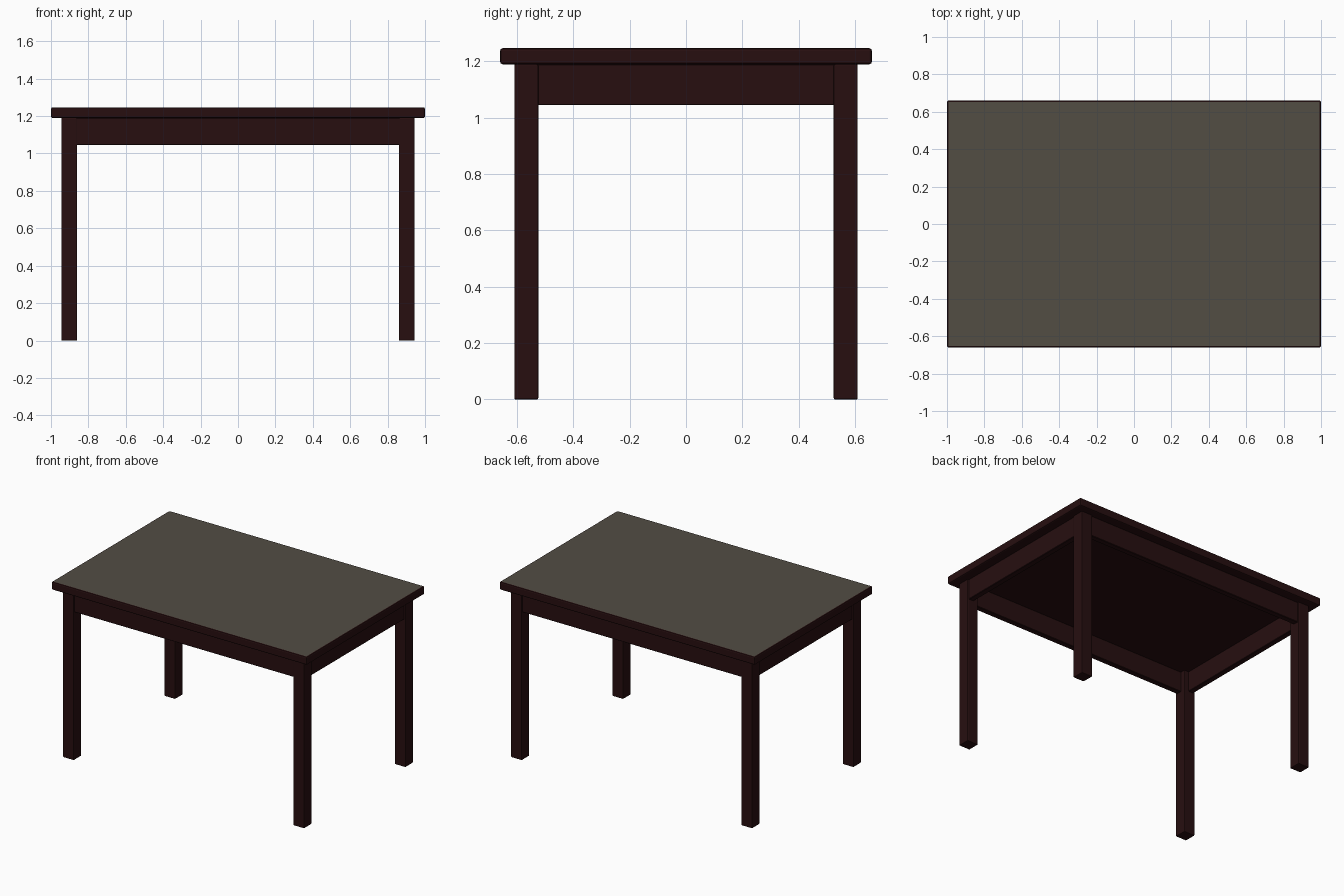
import bpy
import bmesh

if "Cube" in bpy.data.objects:
    bpy.data.objects.remove(bpy.data.objects["Cube"])

TOP_X, TOP_Y = 1.0, 0.66
UNDER_Z, TOP_Z = 1.19, 1.247
LEG_X, LEG_Y, LEG_W = 0.902, 0.567, 0.085
APRON_Z, APRON_T, RECESS = 1.045, 0.04, 0.01


def material(name, rgb):
    m = bpy.data.materials.new(name)
    m.diffuse_color = (*rgb, 1.0)
    m.use_nodes = True
    m.node_tree.nodes["Principled BSDF"].inputs["Base Color"].default_value = m.diffuse_color
    return m


dark_wood = material("dark red wood", (0.020, 0.0045, 0.005))
surface_grey = material("tabletop grey brown", (0.085, 0.074, 0.057))


def box(name, lo, hi, bevel, segments=2):
    """Box between two corners with softened edges."""
    bm = bmesh.new()
    bmesh.ops.create_cube(bm, size=1.0)
    for v in bm.verts:
        v.co = [(a + b) / 2 + c * (b - a) for a, b, c in zip(lo, hi, v.co)]
    bmesh.ops.bevel(bm, geom=bm.edges[:], offset=bevel, segments=segments,
                    profile=0.5, affect='EDGES')
    mesh = bpy.data.meshes.new(name)
    bm.to_mesh(mesh)
    bm.free()
    mesh.materials.append(dark_wood)
    ob = bpy.data.objects.new(name, mesh)
    bpy.context.collection.objects.link(ob)
    return ob


# Tabletop: dark rim and underside, grey upper face
top = box("tabletop", (-TOP_X, -TOP_Y, UNDER_Z), (TOP_X, TOP_Y, TOP_Z), 0.009)
top.data.materials.append(surface_grey)
for p in top.data.polygons:
    if p.normal.z > 0.99:
        p.material_index = 1

# Four square legs
h = LEG_W / 2
for sx, side in ((-1, "left"), (1, "right")):
    for sy, end in ((-1, "front"), (1, "back")):
        x, y = sx * LEG_X, sy * LEG_Y
        box(f"{end}_{side}_leg", (x - h, y - h, 0), (x + h, y + h, UNDER_Z), 0.005)

# Aprons between the legs, set slightly back from the leg faces
for s, end, side in ((-1, "front", "left"), (1, "back", "right")):
    y = s * (LEG_Y + h - RECESS - APRON_T / 2)
    x = s * (LEG_X + h - RECESS - APRON_T / 2)
    t = APRON_T / 2
    ex, ey = LEG_X - h + 0.01, LEG_Y - h + 0.01
    box(f"{end}_apron", (-ex, y - t, APRON_Z), (ex, y + t, UNDER_Z), 0.003, 1)
    box(f"{side}_apron", (x - t, -ey, APRON_Z), (x + t, ey, UNDER_Z), 0.003, 1)
